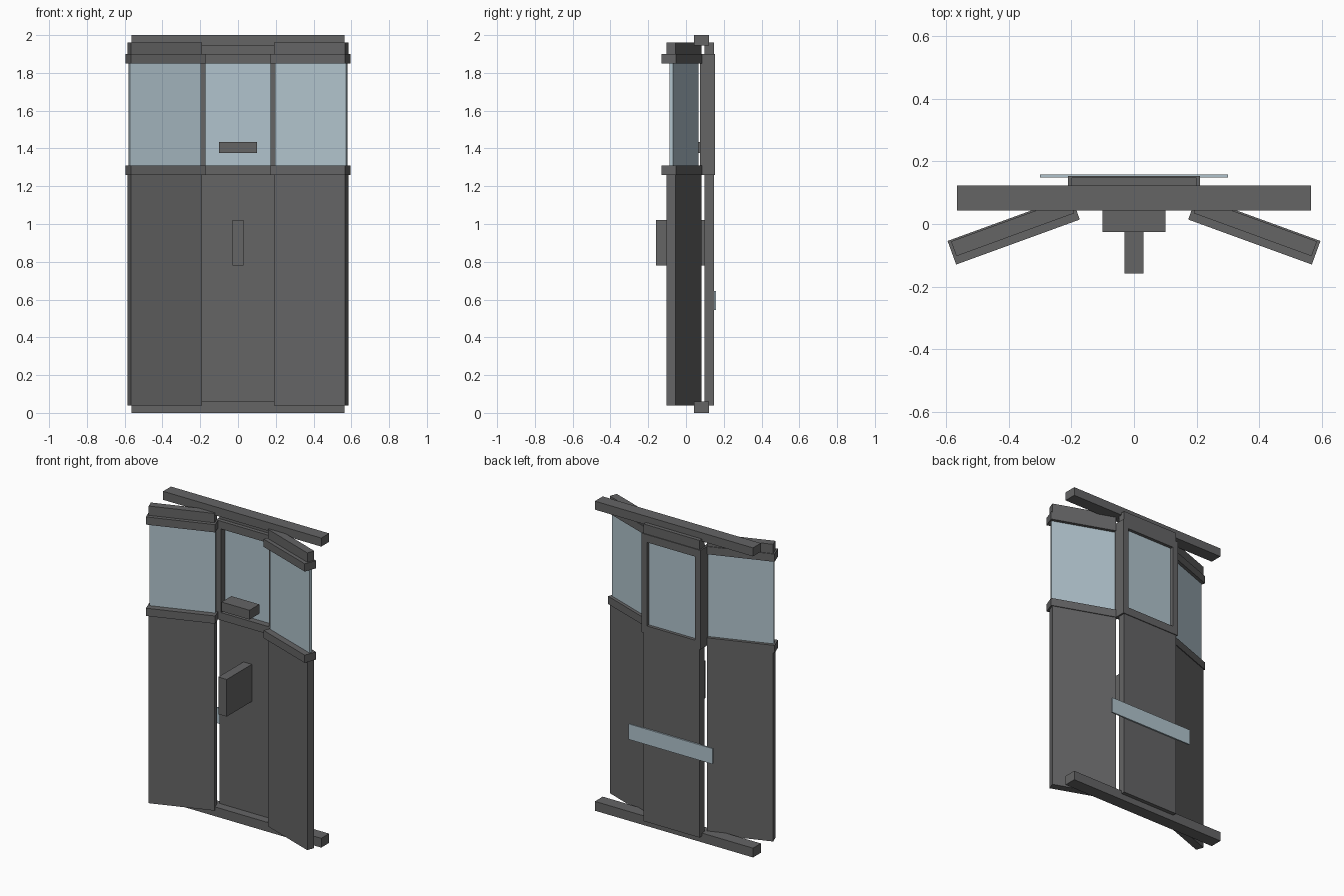
import bpy, math
from mathutils import Matrix, Vector

if "Cube" in bpy.data.objects:
    bpy.data.objects.remove(bpy.data.objects["Cube"])


def material(name, rgb):
    m = bpy.data.materials.new(name)
    m.diffuse_color = (*rgb, 1)
    m.use_nodes = True
    m.node_tree.nodes["Principled BSDF"].inputs["Base Color"].default_value = m.diffuse_color
    return m


STEEL = material("dark_grey", (0.128, 0.128, 0.130))
GLASS = material("pale_blue_glass", (0.44, 0.55, 0.61))


def box(name, x, y, z, mat=STEEL, frame=Matrix()):
    """Box given by (min, max) ranges, placed in a local frame."""
    pts = [frame @ Vector((a, b, c)) for a in x for b in y for c in z]
    faces = [(0, 1, 3, 2), (4, 6, 7, 5), (0, 4, 5, 1),
             (2, 3, 7, 6), (0, 2, 6, 4), (1, 5, 7, 3)]
    me = bpy.data.meshes.new(name)
    me.from_pydata(pts, [], faces)
    me.materials.append(mat)
    ob = bpy.data.objects.new(name, me)
    bpy.context.collection.objects.link(ob)
    return ob


def section(label, frame, jambs=False):
    """One upright: lower panel, glazed window between two rails, top panel."""
    w, rail, depth = (-0.20, 0.20), (-0.21, 0.21), (-0.04, 0.04)
    box(label + "_lower_panel", w, (-0.015, 0.035), (0.04, 1.28), STEEL, frame)
    box(label + "_top_panel", w, (-0.015, 0.035), (1.88, 1.96), STEEL, frame)
    box(label + "_sill_rail", rail, depth, (1.26, 1.31), STEEL, frame)
    box(label + "_head_rail", rail, depth, (1.85, 1.90), STEEL, frame)
    box(label + "_window", w, (0.0, 0.02), (1.30, 1.86), GLASS, frame)
    if jambs:
        for s, side in ((-1, "left"), (1, "right")):
            x = sorted((s * 0.172, s * 0.21))
            box(f"{label}_{side}_jamb", x, depth, (1.31, 1.85), STEEL, frame)


# Centre section and the two angled wings
section("centre", Matrix.Translation((0, 0.113, 0)), jambs=True)
for s, side in ((-1, "left"), (1, "right")):
    section(side + "_wing", Matrix.Translation((s * 0.384, -0.02, 0))
            @ Matrix.Rotation(math.radians(-20 * s), 4, 'Z'))

# Long cross bars at the top and bottom
box("bottom_bar", (-0.565, 0.565), (0.043, 0.123), (0.0, 0.06))
box("top_bar", (-0.565, 0.565), (0.043, 0.123), (1.945, 2.0))

# Grip block and small ledge on the front, pale plate on the back
box("grip_block", (-0.03, 0.03), (-0.158, 0.098), (0.78, 1.02))
box("window_ledge", (-0.10, 0.10), (-0.025, 0.075), (1.375, 1.435))
box("back_plate", (-0.30, 0.30), (0.1485, 0.158), (0.545, 0.645), GLASS)
